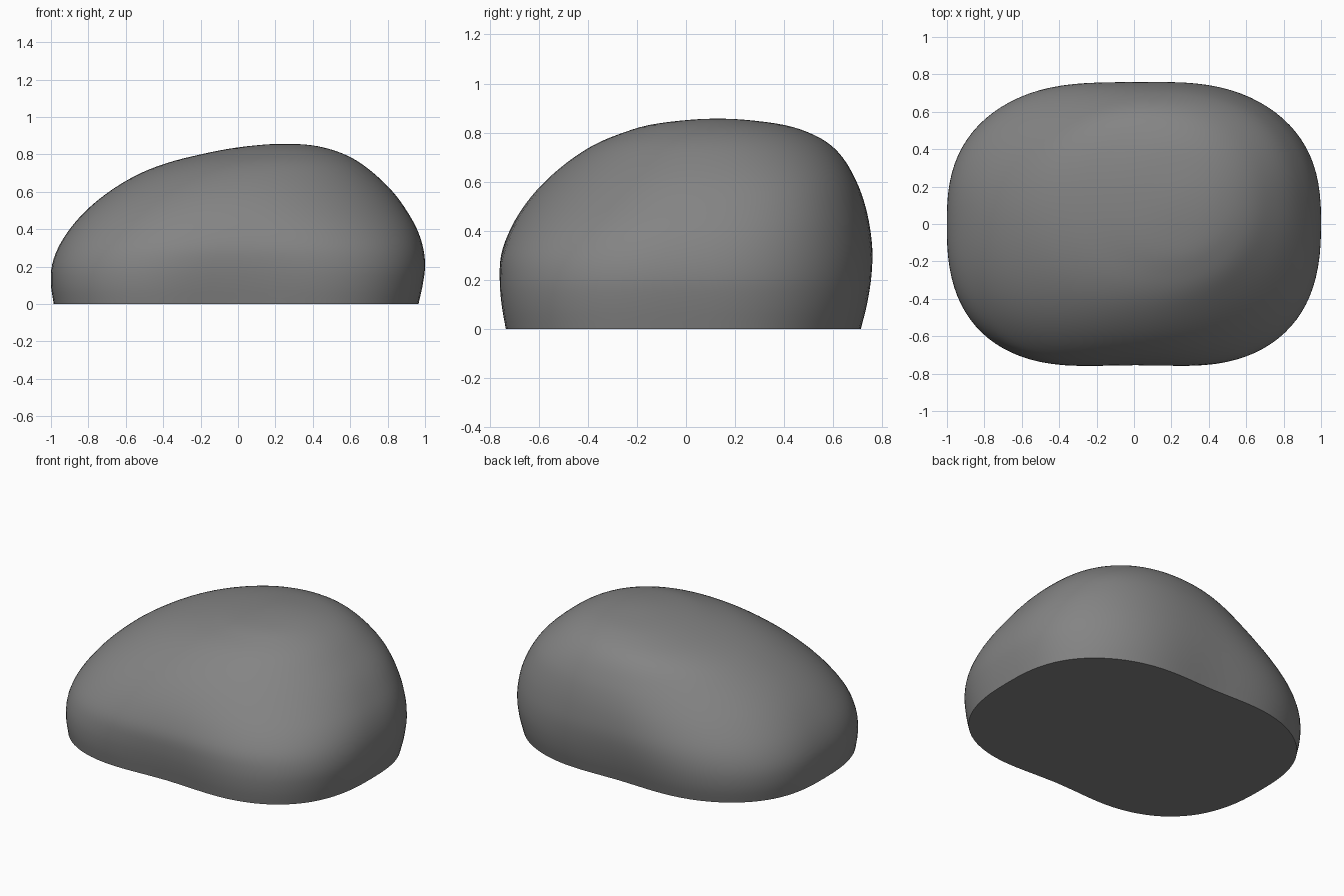
import bpy, bmesh, math

if "Cube" in bpy.data.objects:
    bpy.data.objects.remove(bpy.data.objects["Cube"])

TOP = 0.857
# silhouette extents by height: z, x min, x max, y min, y max
PROFILE = [
    (0.00, -0.985, 0.965, -0.747, 0.732),
    (0.10, -1.000, 0.987, -0.765, 0.757),
    (0.20, -0.996, 1.000, -0.773, 0.771),
    (0.30, -0.962, 0.990, -0.765, 0.772),
    (0.40, -0.900, 0.957, -0.725, 0.757),
    (0.50, -0.812, 0.900, -0.662, 0.731),
    (0.60, -0.690, 0.826, -0.575, 0.693),
    (0.70, -0.520, 0.724, -0.455, 0.636),
    (0.76, -0.360, 0.645, -0.355, 0.575),
    (0.80, -0.200, 0.570, -0.255, 0.500),
    (0.83, -0.050, 0.485, -0.155, 0.405),
    (0.85, 0.110, 0.385, -0.010, 0.265),
    (TOP, 0.250, 0.250, 0.130, 0.130),
]
KEYS = [(math.asin(min(1, r[0] / TOP)), r[1:]) for r in PROFILE]


def slope(i, c):
    a, b = KEYS[max(i - 1, 0)], KEYS[min(i + 1, len(KEYS) - 1)]
    return (b[1][c] - a[1][c]) / (b[0] - a[0])


def extents(t):
    """Smooth interpolation of the silhouette extents."""
    i = max(k for k in range(len(KEYS) - 1) if KEYS[k][0] <= t + 1e-9)
    (t0, a), (t1, b) = KEYS[i], KEYS[i + 1]
    h = t1 - t0
    s = (t - t0) / h
    return [(2*s**3 - 3*s**2 + 1) * a[c] + (s**3 - 2*s**2 + s) * h * slope(i, c)
            + (3*s**2 - 2*s**3) * b[c] + (s**3 - s**2) * h * slope(i + 1, c)
            for c in range(4)]


def spow(v, p):
    return math.copysign(abs(v) ** p, v)


SEG, RINGS = 96, 44
bm = bmesh.new()
rings = []
for j in range(RINGS):
    t = math.pi / 2 * j / RINGS
    z = TOP * math.sin(t)
    x0, x1, y0, y1 = extents(t)
    cx, cy, rx, ry = (x0 + x1) / 2, (y0 + y1) / 2, (x1 - x0) / 2, (y1 - y0) / 2
    u = min(1, z / TOP)
    fade = max(0, 1 - z / 0.6)
    fade = fade * fade * (3 - 2 * fade)
    skew = 0.045 * math.sin(math.pi * u ** 2) ** 2    # fuller back right shoulder
    ring = []
    for i in range(SEG):
        a = 2 * math.pi * i / SEG
        c, s = math.cos(a), math.sin(a)
        # squarer at the base, rounder on top and at the low back corners
        n = 2.65 - 0.6 * u ** 1.5 - 0.2 * s * (1 - u)
        x, y = spow(c, 2 / n), spow(s, 2 / n)
        diag = math.sin(2 * a)
        if diag > 0:
            diag *= max(0, c + s) * 0.7
        k = 1 + skew * diag
        x *= k
        y *= k
        # shallow waist in the middle of the front and back
        y *= 1 + fade * (0.03 - 0.065 * math.exp(-(x / 0.4) ** 2))
        ring.append(bm.verts.new((cx + rx * x, cy + ry * y, z)))
    rings.append(ring)

# side skin, domed tip and flat underside
for lo, hi in zip(rings, rings[1:]):
    for i in range(SEG):
        k = (i + 1) % SEG
        bm.faces.new((lo[i], lo[k], hi[k], hi[i]))
tip = bm.verts.new((0.25, 0.13, TOP))
for i in range(SEG):
    bm.faces.new((rings[-1][i], rings[-1][(i + 1) % SEG], tip))
bm.faces.new(rings[0][::-1])

mesh = bpy.data.meshes.new("boulder")
bm.to_mesh(mesh)
bm.free()
boulder = bpy.data.objects.new("boulder", mesh)
bpy.context.collection.objects.link(boulder)
bpy.context.view_layer.objects.active = boulder
boulder.select_set(True)
bpy.ops.object.shade_smooth_by_angle(angle=math.radians(50))

# dark stone colour
stone = bpy.data.materials.new("stone")
stone.diffuse_color = (0.23, 0.23, 0.23, 1)
stone.use_nodes = True
stone.node_tree.nodes["Principled BSDF"].inputs["Base Color"].default_value = stone.diffuse_color
mesh.materials.append(stone)
